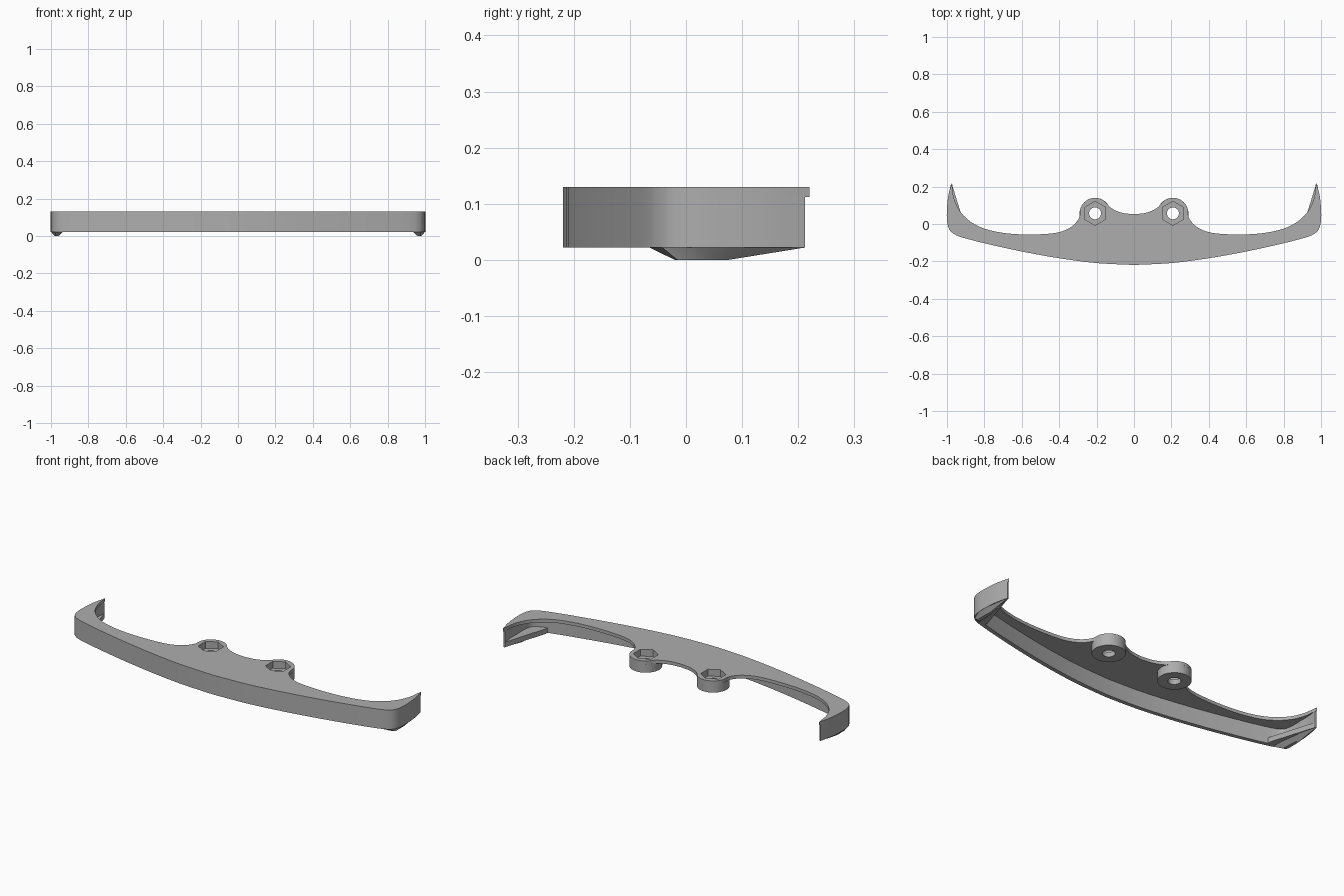
import bpy, bmesh, math
from mathutils import Vector

cube = bpy.data.objects.get("Cube")
if cube:
    bpy.data.objects.remove(cube)

grey = bpy.data.materials.new("plain grey")
grey.use_nodes = True
grey.diffuse_color = (0.42, 0.42, 0.42, 1)
grey.node_tree.nodes["Principled BSDF"].inputs["Base Color"].default_value = grey.diffuse_color

TOP, PLATE, WALL, LUG = 0.13, 0.112, 0.022, 0.065
LUG_X, LUG_Y, LUG_R = 0.208, 0.057, 0.083


def spline(pts, steps=4):
    """Smooth curve through the given points."""
    p = [Vector(q) for q in pts]
    p = [2 * p[0] - p[1]] + p + [2 * p[-1] - p[-2]]
    out = []
    for a, b, c, d in zip(p, p[1:], p[2:], p[3:]):
        for i in range(steps):
            t = i / steps
            out.append(0.5 * (2 * b + (c - a) * t + (2 * a - 5 * b + 4 * c - d) * t * t
                              + (3 * b - a - 3 * c + d) * t ** 3))
    return out + [p[-2]]


def flip(pts):
    return [Vector((-p[0], p[1])) for p in reversed(pts)]


def circle(x, y, r, n, start=0.0):
    return [Vector((x + r * math.cos(start + math.tau * i / n),
                    y + r * math.sin(start + math.tau * i / n))) for i in range(n)]


def loft(name, low, high, z0, z1):
    """Solid between two matching outlines."""
    bm = bmesh.new()
    a = [bm.verts.new((p[0], p[1], z0)) for p in low]
    b = [bm.verts.new((p[0], p[1], z1)) for p in high]
    bm.faces.new(a)
    bm.faces.new(b)
    for i in range(len(a)):
        j = (i + 1) % len(a)
        bm.faces.new((a[i], a[j], b[j], b[i]))
    bmesh.ops.recalc_face_normals(bm, faces=bm.faces)
    me = bpy.data.meshes.new(name)
    bm.to_mesh(me)
    bm.free()
    me.materials.append(grey)
    ob = bpy.data.objects.new(name, me)
    bpy.context.collection.objects.link(ob)
    return ob


def prism(name, outline, z0, z1):
    return loft(name, outline, outline, z0, z1)


def cut(ob, cutter):
    m = ob.modifiers.new("cut", "BOOLEAN")
    m.operation, m.solver, m.object = "DIFFERENCE", "EXACT", cutter
    cutter.hide_render = True
    cutter.hide_set(True)
    cutter.display_type = "WIRE"


# Outer edge from the middle of the front round to the left tip
front = spline([(0, -0.219), (0.2, -0.209), (0.4, -0.183), (0.6, -0.147),
                (0.8, -0.103), (0.92, -0.072)], 3)
corner = spline([(0.92, -0.072), (0.96, -0.055), (0.988, -0.028), (1, 0.02),
                 (1, 0.08), (0.993, 0.15), (0.976, 0.22)])
outer = front[:-1] + corner

# Rear edge from the left tip to the middle, running round the lug
bay = spline([(0.972, 0.2), (0.963, 0.14), (0.935, 0.075), (0.88, 0.017), (0.8, -0.025),
              (0.68, -0.05), (0.54, -0.056), (0.41, -0.046), (0.335, -0.015),
              (0.295, 0.03), (LUG_X + LUG_R - 0.003, LUG_Y + 0.01)])
arc = [Vector((LUG_X + LUG_R * math.cos(math.radians(a)),
               LUG_Y + LUG_R * math.sin(math.radians(a)))) for a in range(15, 126, 10)]
saddle = spline([(LUG_X - 0.058, LUG_Y + 0.058), (0.12, 0.084), (0.065, 0.06), (0, 0.052)])
rear = bay + arc + saddle

half = outer + rear
plate = prism("top_plate", half[:-1] + flip(half)[:-1], PLATE, TOP)

# Thin wall hanging under the outer edge, tapering at the tips
wall_out = [p for p in outer if p.y < 0.2] + [Vector((0.979, 0.212))]
wall_in = []
for i, p in enumerate(wall_out):
    a, b = wall_out[max(i - 1, 0)], wall_out[min(i + 1, len(wall_out) - 1)]
    d = (b - a).normalized() if i else Vector((1, 0))
    wall_in.append(p + Vector((-d.y, d.x)) * min(0.022, 0.007 + (0.22 - p.y) * 0.12))
strip_out = flip(wall_out)[:-1] + wall_out
strip_in = flip(wall_in)[:-1] + wall_in
prism("front_wall", strip_out + strip_in[::-1], WALL, PLATE)

for side, s in (("left", 1), ("right", -1)):
    def place(pts):
        return [(s * x, y) for x, y in pts]

    # Mounting lug with a nut pocket and bolt hole
    x = s * LUG_X
    lug = prism(side + "_lug", circle(x, LUG_Y, LUG_R, 40), LUG, PLATE)
    pocket = prism(side + "_nut_cutter", circle(x, LUG_Y, 0.064, 6, math.pi / 2), 0.092, 0.2)
    hole = prism(side + "_bolt_cutter", circle(x, LUG_Y, 0.032, 32), 0, 0.2)
    cut(plate, pocket)
    cut(lug, pocket)
    cut(lug, hole)

    # Inner ledge at the end of the wall, with a tapered foot below
    ledge = place([(0.972, 0.208), (0.99, 0.1), (0.988, 0), (0.95, -0.05),
                   (0.895, -0.068), (0.895, -0.04)])
    prism(side + "_end_ledge", ledge, WALL, 0.05)
    foot_top = place([(0.978, 0.212), (1, 0.08), (1, 0.02), (0.975, -0.042),
                      (0.935, -0.065), (0.936, 0), (0.952, 0.11)])
    foot_low = place([(0.978, 0.075), (0.98, 0.06), (0.98, 0), (0.975, -0.015),
                      (0.96, -0.02), (0.96, 0), (0.965, 0.075)])
    loft(side + "_end_foot", foot_low, foot_top, 0, WALL)

# Smooth curved walls, crisp edges
for ob in bpy.context.scene.objects:
    ob.select_set(ob.type == "MESH" and not ob.hide_render and ob.data.materials[:1] == [grey])
bpy.context.view_layer.objects.active = plate
bpy.ops.object.shade_smooth_by_angle(angle=math.radians(25))
